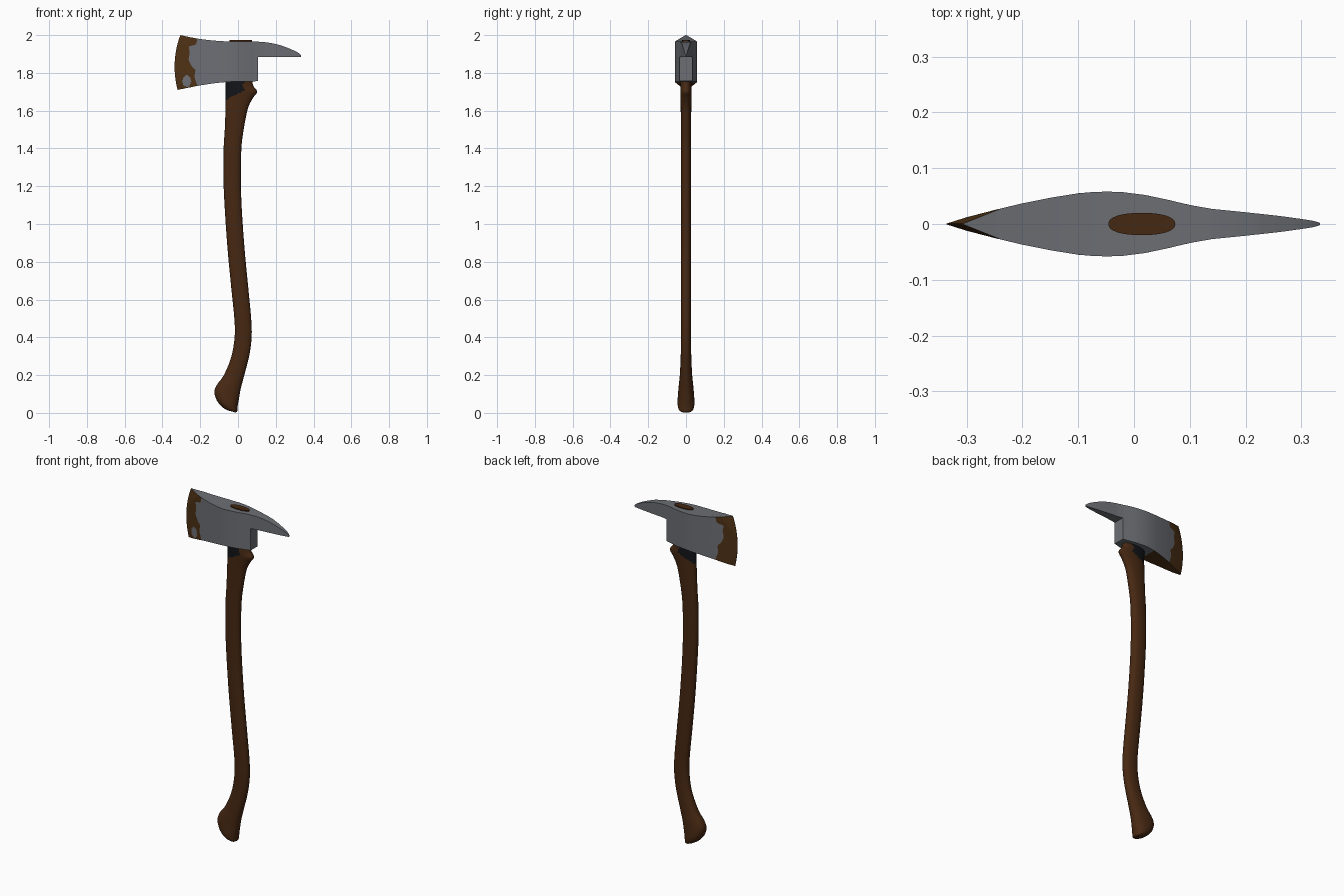
import bpy, bmesh, math
from mathutils import Vector

if "Cube" in bpy.data.objects:
    bpy.data.objects.remove(bpy.data.objects["Cube"])


def material(name, rgb):
    m = bpy.data.materials.new(name)
    m.diffuse_color = (*rgb, 1)
    m.use_nodes = True
    m.node_tree.nodes["Principled BSDF"].inputs["Base Color"].default_value = m.diffuse_color
    return m


WOOD = material("dark wood", (0.062, 0.021, 0.006))
BLACK = material("scorched black", (0.006, 0.007, 0.009))
STEEL = material("grey steel", (0.15, 0.158, 0.175))
RUST = material("rust brown", (0.075, 0.030, 0.007))


def finish(bm, name, mats, angle):
    bmesh.ops.recalc_face_normals(bm, faces=bm.faces)
    me = bpy.data.meshes.new(name)
    bm.to_mesh(me)
    bm.free()
    for m in mats:
        me.materials.append(m)
    me.shade_smooth()
    me.set_sharp_from_angle(angle=math.radians(angle))
    ob = bpy.data.objects.new(name, me)
    bpy.context.collection.objects.link(ob)
    return ob


def lerp_table(table, x, k=1):
    """Linear lookup of column k in a table sorted by its first column."""
    if x <= table[0][0]:
        return table[0][k]
    for a, b in zip(table, table[1:]):
        if x <= b[0]:
            f = (x - a[0]) / (b[0] - a[0])
            return a[k] + (b[k] - a[k]) * f
    return table[-1][k]


def spline(rows, n):
    """Catmull-Rom interpolation of whole table rows."""
    rows = [Vector(r) for r in rows]
    out = []
    for i in range(len(rows) - 1):
        p0, p1 = rows[max(i - 1, 0)], rows[i]
        p2, p3 = rows[i + 1], rows[min(i + 2, len(rows) - 1)]
        for s in range(n):
            t = s / n
            out.append(0.5 * (2 * p1 + (p2 - p0) * t
                              + (2 * p0 - 5 * p1 + 4 * p2 - p3) * t * t
                              + (3 * p1 - p0 - 3 * p2 + p3) * t ** 3))
    return out + [rows[-1]]


# ---- handle: loft of tilted ovals (left x, left z, right x, right z, half y)
SHAFT = [
    (-.050, .012, -.012, .002, .026), (-.080, .028, -.004, .010, .038),
    (-.110, .062, -.002, .035, .045), (-.125, .108, .005, .075, .043),
    (-.112, .148, .015, .130, .039), (-.075, .200, .032, .195, .033),
    (-.036, .295, .060, .305, .028), (-.018, .400, .072, .400, .027),
    (-.019, .495, .070, .495, .027), (-.035, .655, .055, .655, .027),
    (-.055, .865, .035, .865, .027), (-.070, 1.08, .020, 1.08, .027),
    (-.077, 1.24, .015, 1.24, .027), (-.076, 1.40, .018, 1.40, .027),
    (-.070, 1.50, .030, 1.50, .027), (-.066, 1.61, .052, 1.61, .028),
    (-.065, 1.665, .078, 1.665, .029), (-.065, 1.70, .101, 1.70, .030),
    (-.065, 1.73, .082, 1.73, .030), (-.064, 1.765, .075, 1.765, .029),
    (-.046, 1.86, .074, 1.86, .020), (-.046, 1.973, .074, 1.973, .020)]
SIDES = 32
bm = bmesh.new()
rings = []
for lx, lz, rx, rz, hy in spline(SHAFT, 6):
    ring = []
    for k in range(SIDES):
        a = 2 * math.pi * k / SIDES
        c, s = math.cos(a), math.sin(a)
        c = math.copysign(abs(c) ** 0.88, c)
        s = math.copysign(abs(s) ** 0.88, s)
        f = (c + 1) / 2
        ring.append(bm.verts.new((lx + (rx - lx) * f, hy * s, lz + (rz - lz) * f)))
    rings.append(ring)
for r0, r1 in zip(rings, rings[1:]):
    for k in range(SIDES):
        j = (k + 1) % SIDES
        bm.faces.new((r0[k], r0[j], r1[j], r1[k]))
bm.faces.new(rings[0])
bm.faces.new(rings[-1])
# scorched patch under the blade side of the head
for f in bm.faces:
    c = f.calc_center_median()
    if c.x < .03 and 1.657 + (c.x + .065) * .5 < c.z < 1.79:
        f.material_index = 1
finish(bm, "handle", [WOOD, BLACK], 45)

# ---- axe head: side profile tables along x
TOP = [(-.335, 2.005), (-.305, 2.0), (-.25, 1.988), (-.2, 1.979), (-.13, 1.971),
       (-.07, 1.967), (.08, 1.967), (.14, 1.963), (.18, 1.957), (.22, 1.948),
       (.26, 1.934), (.30, 1.917), (.325, 1.903), (.333, 1.895)]
BOTTOM = [(-.32, 1.710), (-.26, 1.722), (-.2, 1.734), (-.12, 1.746),
          (-.045, 1.753), (.105, 1.756)]
THICK = [(-.335, .001), (-.3, .012), (-.25, .025), (-.2, .037), (-.15, .047), (-.1, .055),
         (-.07, .0575), (-.045, .058), (-.02, .057), (.02, .052), (.06, .0435), (.1, .034),
         (.14, .027), (.2, .021), (.26, .0145), (.3, .009), (.325, .005), (.333, .002)]
RUST_LINE = [(0, -.215), (.09, -.222), (.2, -.231), (.34, -.225), (.42, -.245),
             (.55, -.262), (.7, -.255), (.81, -.262), (.87, -.222), (1, -.215)]
ROWS, N_RUST, N_BODY = 48, 18, 26


def loft(bm, cols, ts, point, caps):
    """Front and back skins plus top and bottom strips, returned separately."""
    sides = [[[bm.verts.new(point(i, t, s)) for t in ts] for i in range(cols)]
             for s in (-1, 1)]
    skins, strips = [], []
    F, B = sides
    for i in range(cols - 1):
        for S in sides:
            for r in range(len(ts) - 1):
                skins.append((i, bm.faces.new((S[i][r], S[i + 1][r],
                                               S[i + 1][r + 1], S[i][r + 1]))))
        for r in (0, -1):
            strips.append((r, bm.faces.new((F[i][r], F[i + 1][r], B[i + 1][r], B[i][r]))))
    for i in caps:
        for r in range(len(ts) - 1):
            skins.append((i, bm.faces.new((F[i][r], F[i][r + 1], B[i][r + 1], B[i][r]))))
    return skins, strips


def blade_point(i, t, s):
    edge = -.32 - .075 * t + .09 * t * t          # curved cutting edge
    line = lerp_table(RUST_LINE, t)
    if i <= N_RUST:
        x = edge + (line - edge) * i / N_RUST
    else:
        x = line + (.105 - line) * (i - N_RUST) / N_BODY
    zb, zt = lerp_table(BOTTOM, x), lerp_table(TOP, x)
    hy = min(lerp_table(THICK, x), .001 + .4 * (x - edge))
    return x, s * hy, zb + (zt - zb) * t


def spike_point(i, t, s):
    x = .105 + .228 * i / 20
    zb, zt = 1.885, lerp_table(TOP, x)
    return x, s * lerp_table(THICK, x), zb + (zt - zb) * t


bm = bmesh.new()
cols = N_RUST + N_BODY + 1
skins, strips = loft(bm, cols, [r / ROWS for r in range(ROWS + 1)],
                     blade_point, (0, cols - 1))
# rusty cutting edge with one clean spot on the front
for i, f in skins:
    c = f.calc_center_median()
    clean = c.y < 0 and ((c.x + .271) / .022) ** 2 + ((c.z - 1.757) / .031) ** 2 < 1
    if i < N_RUST and not clean:
        f.material_index = 1
# rusty underside of the blade
for r, f in strips:
    if r == 0 and f.calc_center_median().x < -.09:
        f.material_index = 1
# rear spike
loft(bm, 21, [0, .5, 1], spike_point, (20,))
finish(bm, "axe_head", [STEEL, RUST], 30)
